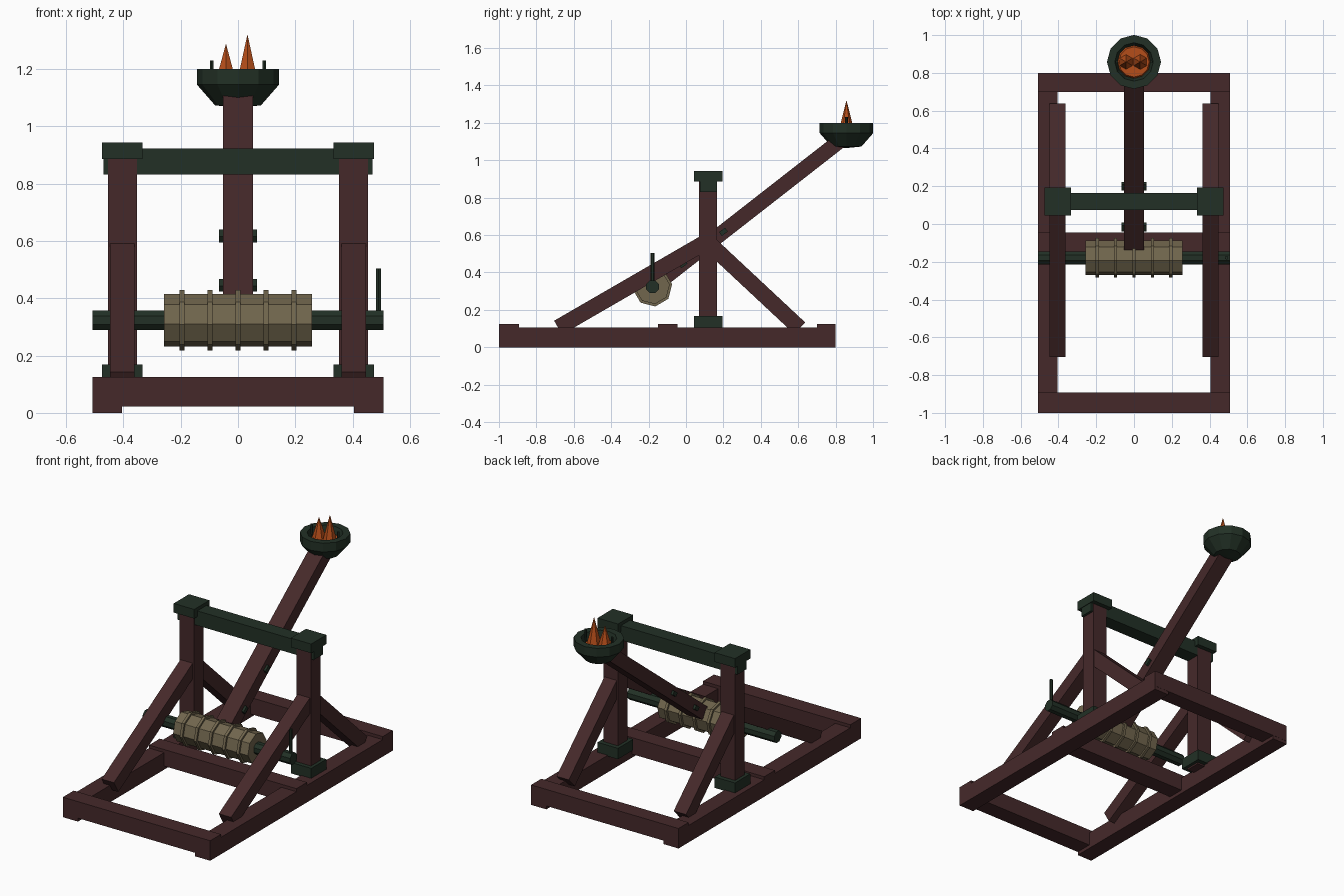
import bpy, bmesh, math
from mathutils import Vector, Matrix

if "Cube" in bpy.data.objects:
    bpy.data.objects.remove(bpy.data.objects["Cube"])


def mat(name, rgb):
    m = bpy.data.materials.new(name)
    m.diffuse_color = (*rgb, 1)
    m.use_nodes = True
    m.node_tree.nodes["Principled BSDF"].inputs["Base Color"].default_value = m.diffuse_color
    return m


WOOD = mat("dark red wood", (0.060, 0.022, 0.023))
IRON = mat("dark green iron", (0.016, 0.030, 0.019))
ROPE = mat("tan rope", (0.165, 0.133, 0.075))
FIRE = mat("ember orange", (0.46, 0.075, 0.010))


def finish(name, bm, m):
    bmesh.ops.recalc_face_normals(bm, faces=bm.faces)
    me = bpy.data.meshes.new(name)
    bm.to_mesh(me)
    bm.free()
    me.materials.append(m)
    ob = bpy.data.objects.new(name, me)
    bpy.context.collection.objects.link(ob)
    return ob


def box(name, x, y, z, m):
    """Axis-aligned box from (min, max) ranges."""
    bm = bmesh.new()
    bmesh.ops.create_cube(bm, size=1)
    for v in bm.verts:
        v.co = [(a + b) / 2 + c * (b - a) for c, (a, b) in zip(v.co, (x, y, z))]
    return finish(name, bm, m)


def beam(name, x, a, b, width, thick, m):
    """Square beam between (y, z) points a and b, at a given x."""
    a, b = Vector((x, *a)), Vector((x, *b))
    d = b - a
    bm = bmesh.new()
    bmesh.ops.create_cube(bm, size=1)
    rot = Matrix.Rotation(math.atan2(d.z, d.y), 4, 'X')
    for v in bm.verts:
        v.co = rot @ Vector((v.co.x * width, v.co.y * d.length, v.co.z * thick)) + (a + b) / 2
    return finish(name, bm, m)


def rod(name, centre, r, length, sides, m, axis='X', r2=None, turn=0.0):
    """Prism or cone along X or Z; turn is in degrees around its axis."""
    bm = bmesh.new()
    bmesh.ops.create_cone(bm, cap_ends=True, segments=sides, radius1=r,
                          radius2=r if r2 is None else r2, depth=length)
    rot = Matrix.Rotation(math.radians(turn), 4, 'Z')
    if axis == 'X':
        rot = Matrix.Rotation(math.pi / 2, 4, 'Y') @ rot
    bm.transform(Matrix.Translation(centre) @ rot)
    return finish(name, bm, m)


def lathe(name, centre, profile, sides, m):
    """Turn an (r, z) profile around Z."""
    bm = bmesh.new()
    vs = [bm.verts.new((r, 0, z)) for r, z in profile]
    es = [bm.edges.new(p) for p in zip(vs, vs[1:])]
    bmesh.ops.spin(bm, geom=vs + es, axis=(0, 0, 1), cent=(0, 0, 0),
                   angle=2 * math.pi, steps=sides, use_duplicate=False)
    bmesh.ops.remove_doubles(bm, verts=bm.verts, dist=1e-4)
    bm.transform(Matrix.Translation(centre))
    return finish(name, bm, m)


# Base frame cross beams
for n, y0, y1 in (("front", -1.0, -0.893), ("middle", -0.15, -0.045), ("rear", 0.70, 0.80)):
    box(n + "_cross_beam", (-0.508, 0.508), (y0, y1), (0.022, 0.125), WOOD)

# Both sides: rail, post, iron fittings, braces
for n, s in (("left", -1), ("right", 1)):
    def span(a, b):
        return tuple(sorted((s * a, s * b)))
    box(n + "_rail", span(0.404, 0.508), (-0.999, 0.799), (0, 0.106), WOOD)
    box(n + "_post", span(0.353, 0.454), (0.07, 0.166), (0.09, 0.90), WOOD)
    box(n + "_post_shoe", span(0.333, 0.474), (0.044, 0.194), (0.10, 0.168), IRON)
    box(n + "_post_cap", span(0.333, 0.474), (0.044, 0.194), (0.886, 0.943), IRON)
    beam(n + "_front_brace", s * 0.404, (-0.684, 0.105), (0.12, 0.57), 0.085, 0.085, WOOD)
    beam(n + "_rear_brace", s * 0.404, (0.608, 0.102), (0.12, 0.558), 0.085, 0.085, WOOD)

# Iron top bar that stops the arm
box("stop_bar", (-0.47, 0.47), (0.075, 0.165), (0.831, 0.922), IRON)

# Throwing arm with two cross pins
beam("throwing_arm", 0, (-0.113, 0.373), (0.82, 1.101), 0.104, 0.08, WOOD)
beam("upper_arm_pin", 0, (0.184, 0.605), (0.216, 0.629), 0.132, 0.025, IRON)
beam("lower_arm_pin", 0, (-0.032, 0.433), (0.0, 0.457), 0.132, 0.025, IRON)

# Winch: axle, rope drum, rope coils, crank handle
W = (-0.179, 0.323)
rod("winch_axle", (0, *W), 0.037, 1.016, 8, IRON, turn=22.5)
rod("rope_drum", (0, *W), 0.093, 0.516, 8, ROPE, turn=8)
for i in range(5):
    rod(f"rope_coil_{i + 1}", ((i - 2) * 0.0975, *W), 0.106, 0.017, 8, ROPE, turn=8)
rod("crank_handle", (0.49, W[0], 0.413), 0.010, 0.18, 6, IRON, axis='Z')

# Fire bowl at the end of the arm
BY = 0.858
lathe("fire_bowl", (0, BY, 0),
      [(0, 1.065), (0.08, 1.073), (0.143, 1.145), (0.143, 1.20),
       (0.102, 1.20), (0.086, 1.145), (0, 1.145)], 12, IRON)
rod("ember_bed", (0, BY, 1.152), 0.091, 0.022, 12, FIRE, axis='Z', r2=0.08)
for n, x, top in (("left", -0.042, 1.285), ("right", 0.033, 1.317)):
    rod(n + "_flame", (x, BY, (1.15 + top) / 2), 0.043, top - 1.15, 6, FIRE, axis='Z', r2=0.001)
for n, s in (("left", -1), ("right", 1)):
    rod(n + "_bowl_peg", (s * 0.092, BY, 1.185), 0.007, 0.09, 6, IRON, axis='Z')
